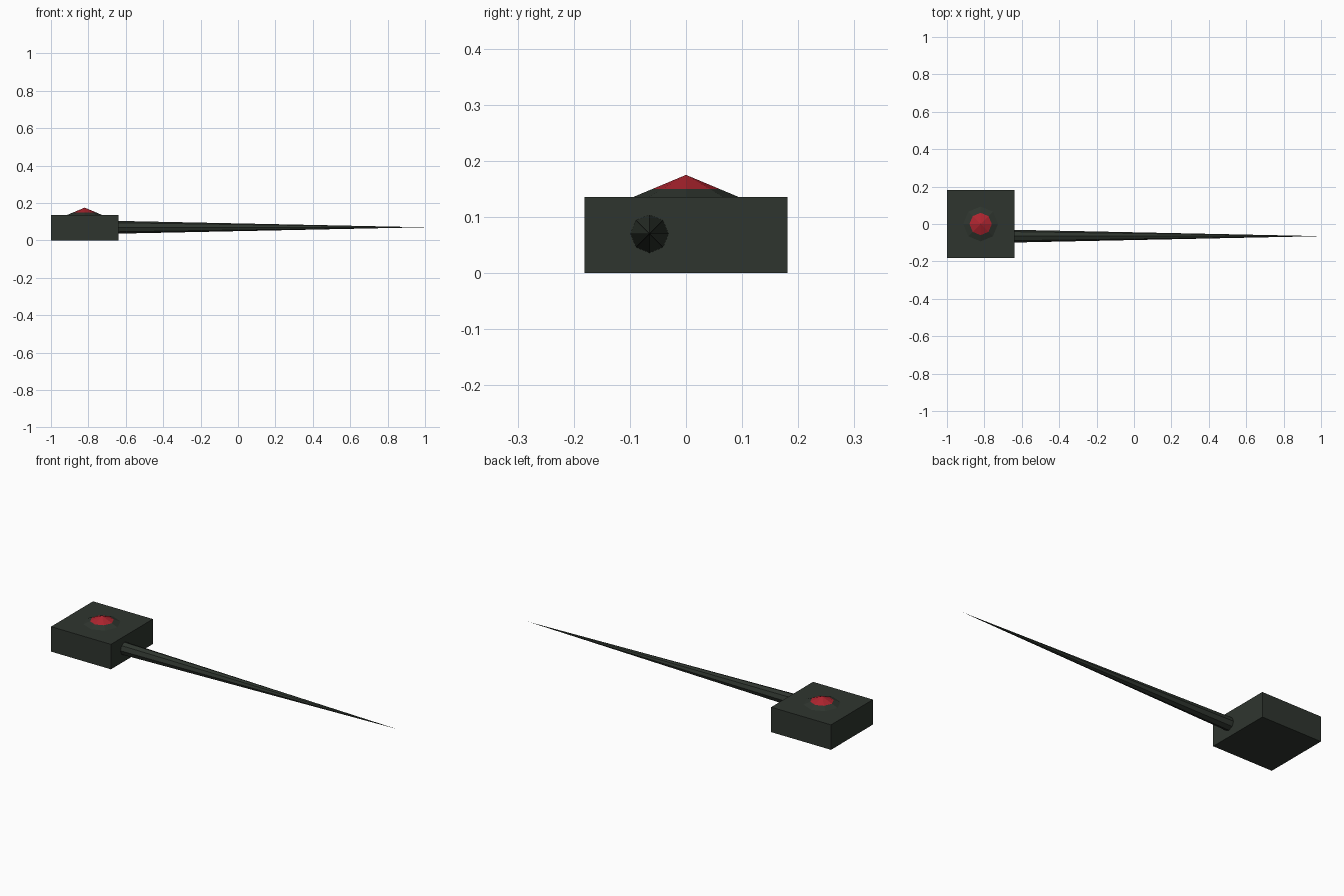
import bpy, bmesh, math
from mathutils import Matrix

if "Cube" in bpy.data.objects:
    bpy.data.objects.remove(bpy.data.objects["Cube"])


def material(name, color):
    m = bpy.data.materials.new(name)
    m.diffuse_color = (*color, 1)
    m.use_nodes = True
    m.node_tree.nodes["Principled BSDF"].inputs["Base Color"].default_value = m.diffuse_color
    return m


dark = material("dark green grey", (0.028, 0.036, 0.028))
red = material("red", (0.42, 0.018, 0.028))


def finish(name, bm, mats):
    bmesh.ops.recalc_face_normals(bm, faces=bm.faces)
    me = bpy.data.meshes.new(name)
    bm.to_mesh(me)
    bm.free()
    for m in mats:
        me.materials.append(m)
    ob = bpy.data.objects.new(name, me)
    bpy.context.collection.objects.link(ob)
    return ob


def cone(bm, r1, r2, depth, matrix, sides=8):
    bmesh.ops.create_cone(bm, cap_ends=True, segments=sides, radius1=r1,
                          radius2=r2, depth=depth, matrix=matrix)


# square base block
bm = bmesh.new()
bmesh.ops.create_cube(bm, size=1, matrix=Matrix.Translation((-0.82, 0, 0.068))
                      @ Matrix.Diagonal((0.361, 0.361, 0.136, 1)))
finish("base_block", bm, [dark])

# low cone on top, cut where the red cap begins
bm = bmesh.new()
cone(bm, 0.093, 0, 0.039, Matrix.Translation((-0.82, 0, 0.1555)))
bmesh.ops.bisect_plane(bm, geom=bm.verts[:] + bm.edges[:] + bm.faces[:],
                       plane_co=(0, 0, 0.15), plane_no=(0, 0, 1))
for f in bm.faces:
    f.material_index = int(f.calc_center_median().z > 0.15)
finish("button_cone", bm, [dark, red])

# long tapering spike along +x
bm = bmesh.new()
cone(bm, 0.034, 0, 1.64, Matrix.Translation((0.18, -0.065, 0.07))
     @ Matrix.Rotation(math.pi / 2, 4, 'Y'))
finish("spike", bm, [dark])
